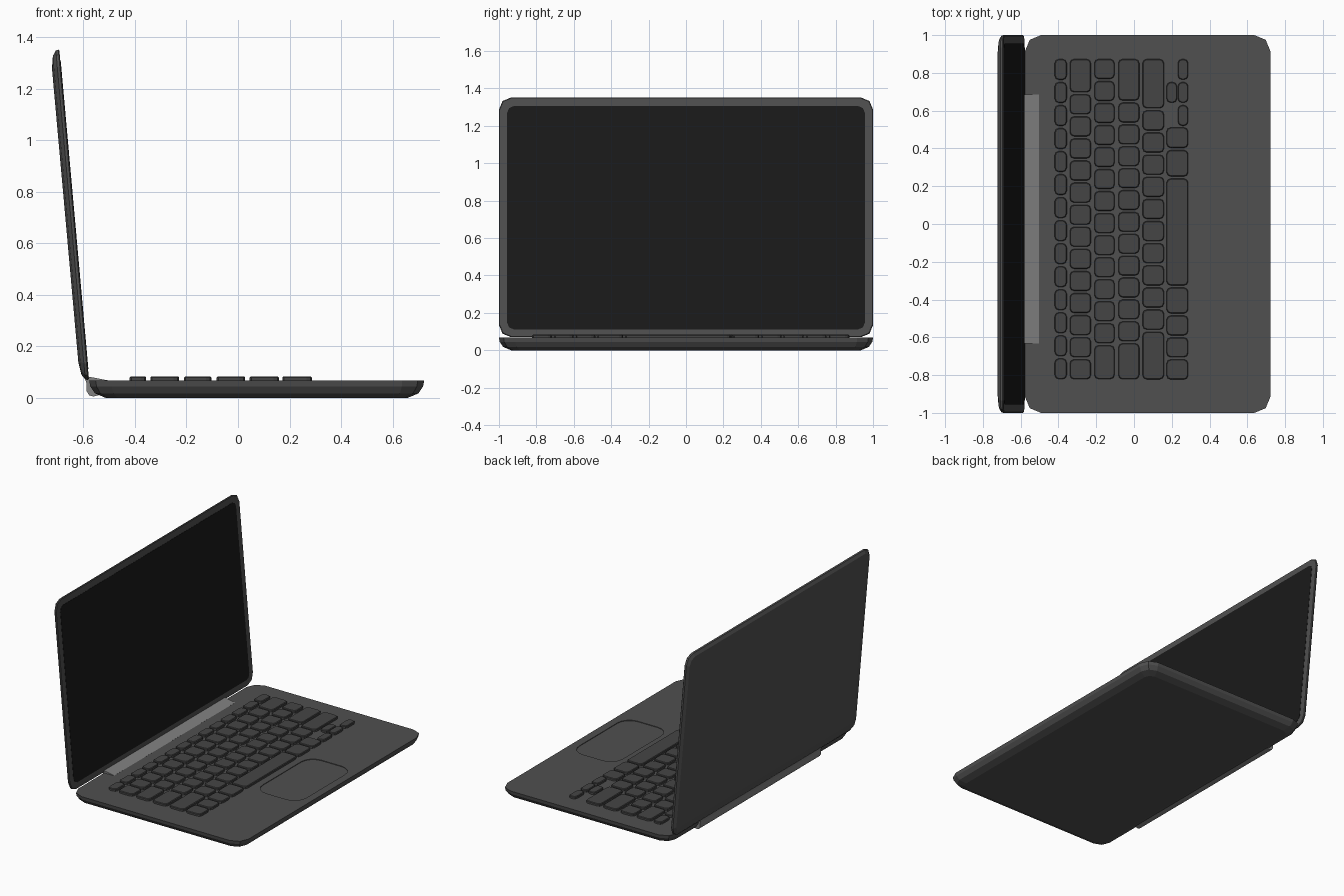
import bpy, bmesh
from math import sin, cos, pi, radians

if "Cube" in bpy.data.objects:
    bpy.data.objects.remove(bpy.data.objects["Cube"])


def material(name, v):
    m = bpy.data.materials.new(name)
    m.diffuse_color = (v, v, v, 1)
    m.use_nodes = True
    m.node_tree.nodes["Principled BSDF"].inputs["Base Color"].default_value = m.diffuse_color
    return m


BODY = material("body_grey", 0.08)
KEY = material("key_grey", 0.06)
GLASS = material("screen_black", 0.01)
HINGE = material("hinge_grey", 0.22)


def add_slab(bm, x0, x1, y0, y1, r, rings, seg=2):
    """Rounded rectangle lofted through (z, inset) rings and capped."""
    loops = []
    for z, d in rings:
        rr = max(r - d * 0.6, r * 0.4)
        corners = [(x1 - d - rr, y1 - d - rr), (x0 + d + rr, y1 - d - rr),
                   (x0 + d + rr, y0 + d + rr), (x1 - d - rr, y0 + d + rr)]
        loop = []
        for i, (cx, cy) in enumerate(corners):
            for k in range(seg + 1):
                a = (i + k / seg) * pi / 2
                loop.append(bm.verts.new((cx + rr * cos(a), cy + rr * sin(a), z)))
        loops.append(loop)
    n = len(loops[0])
    for a, b in zip(loops, loops[1:]):
        for i in range(n):
            j = (i + 1) % n
            bm.faces.new((a[i], a[j], b[j], b[i]))
    bm.faces.new(loops[0])
    bm.faces.new(loops[-1])


def finish(bm, name, mat):
    bmesh.ops.recalc_face_normals(bm, faces=bm.faces)
    me = bpy.data.meshes.new(name)
    bm.to_mesh(me)
    bm.free()
    me.materials.append(mat)
    ob = bpy.data.objects.new(name, me)
    bpy.context.collection.objects.link(ob)
    return ob


def slab(name, mat, *args, **kw):
    bm = bmesh.new()
    add_slab(bm, *args, **kw)
    return finish(bm, name, mat)


# base with tapered underside
TOP = 0.067
base = slab("base", BODY, -0.577, 0.722, -1, 1, 0.085,
            [(0, 0.065), (0.018, 0.022), (0.045, 0.004), (TOP, 0)])

# shallow trackpad recess
cutter = slab("trackpad_cutter", BODY, 0.335, 0.668, -0.3, 0.3, 0.09,
              [(TOP - 0.004, 0), (TOP + 0.05, 0)], seg=4)
cutter.hide_render = True
cutter.hide_set(True)
cut = base.modifiers.new("trackpad_recess", 'BOOLEAN')
cut.operation = 'DIFFERENCE'
cut.solver = 'EXACT'
cut.object = cutter

# keys: each row is (x0, x1, y at right end, [(count, pitch), ...])
rows = [
    (-0.420, -0.356, [(14, 0.1219)]),
    (-0.340, -0.228, [(1, 0.187), (13, 0.1169)]),
    (-0.210, -0.103, [(13, 0.1166), (1, 0.19)]),
    (-0.083, 0.028, [(1, 0.231), (11, 0.1158), (1, 0.202)]),
    (0.045, 0.159, [(1, 0.272), (10, 0.1172), (1, 0.263)]),
]
keys = bmesh.new()
key_rings = [(TOP - 0.005, 0), (0.079, 0), (0.083, 0.004)]


def key(x0, x1, y0, y1):
    add_slab(keys, x0, x1, y0, y1, 0.022, key_rings)


for x0, x1, groups in rows:
    y = 0.873
    for count, pitch in groups:
        for _ in range(count):
            key(x0, x1, y - pitch + 0.012, y)
            y -= pitch

# bottom row: three half-depth arrows, a stacked one, then full keys
for y in (0.873, 0.751, 0.629):
    key(0.232, 0.287, y - 0.109, y)
key(0.172, 0.228, 0.642, 0.751)
y = 0.511
for w in (0.120, 0.151, 0.577, 0.148, 0.116, 0.116, 0.118):
    key(0.172, 0.287, y - w + 0.012, y)
    y -= w
finish(keys, "keyboard_keys", KEY)

# lid and screen, modelled flat then leaned back
LEAN, LENGTH = 5.13, 1.287
lid = slab("lid", BODY, 0, LENGTH, -1, 1, 0.065,
           [(0, 0.004), (0.004, 0), (0.014, 0.003), (0.027, 0.022), (0.035, 0.07)])
screen = slab("screen", GLASS, 0.042, LENGTH - 0.047, -0.956, 0.956, 0.035,
              [(-0.0015, 0), (0.003, 0)])
for ob in (lid, screen):
    ob.location = (-0.578, 0, 0.07)
    ob.rotation_euler = (0, -radians(90 + LEAN), 0)

# hinge bar: cross-section extruded across the back edge
profile = [(-0.502, 0.068), (-0.58, 0.083), (-0.594, 0.076), (-0.587, 0.055),
           (-0.587, 0.026), (-0.577, 0.010), (-0.56, 0.006), (-0.535, 0.012), (-0.52, 0.05)]
bm = bmesh.new()
face = bm.faces.new([bm.verts.new((x, -0.632, z)) for x, z in profile])
ext = bmesh.ops.extrude_face_region(bm, geom=[face])
bmesh.ops.translate(bm, vec=(0, 1.317, 0),
                    verts=[v for v in ext["geom"] if isinstance(v, bmesh.types.BMVert)])
finish(bm, "hinge_bar", HINGE)
